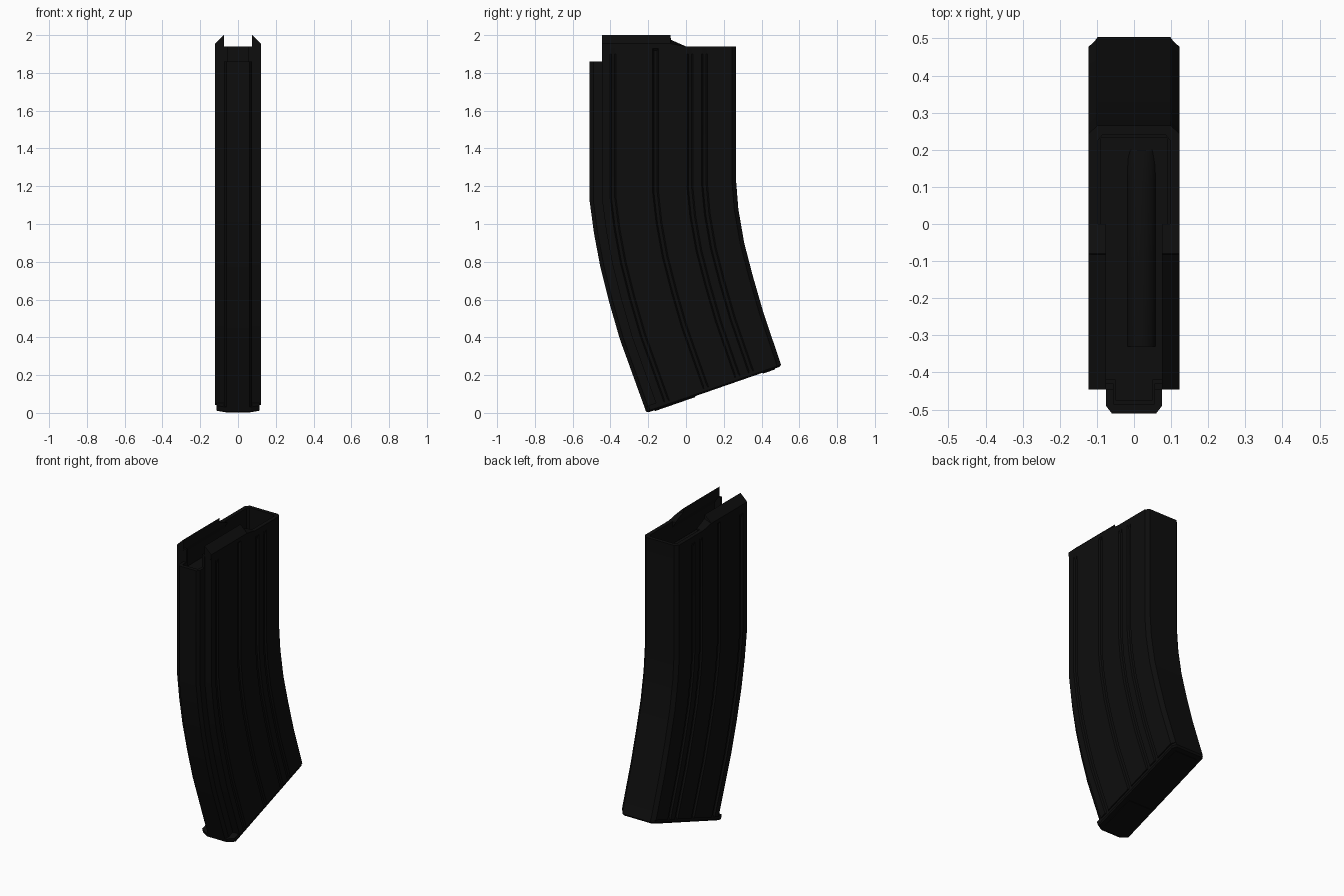
import bpy, bmesh, math
from mathutils import Vector

cube = bpy.data.objects.get("Cube")
if cube:
    bpy.data.objects.remove(cube, do_unlink=True)


def make_material(name, value):
    mat = bpy.data.materials.new(name)
    mat.use_nodes = True
    colour = (value, value, value, 1)
    mat.diffuse_color = colour
    bsdf = mat.node_tree.nodes["Principled BSDF"]
    bsdf.inputs["Base Color"].default_value = colour
    bsdf.inputs["Roughness"].default_value = 0.7
    return mat


BLACK = make_material("matte black", 0.004)


def loft(name, rings):
    """Skin a stack of equal rings and cap both ends."""
    bm = bmesh.new()
    loops = [[bm.verts.new(p) for p in ring] for ring in rings]
    for a, b in zip(loops, loops[1:]):
        for i in range(len(a)):
            j = (i + 1) % len(a)
            bm.faces.new((a[i], a[j], b[j], b[i]))
    bm.faces.new(loops[0])
    bm.faces.new(loops[-1])
    bmesh.ops.recalc_face_normals(bm, faces=bm.faces)
    mesh = bpy.data.meshes.new(name)
    bm.to_mesh(mesh)
    bm.free()
    obj = bpy.data.objects.new(name, mesh)
    bpy.context.collection.objects.link(obj)
    mesh.materials.append(BLACK)
    return obj


def activate(obj):
    bpy.ops.object.select_all(action='DESELECT')
    obj.select_set(True)
    bpy.context.view_layer.objects.active = obj


def smooth(obj):
    activate(obj)
    bpy.ops.object.shade_smooth_by_angle(angle=math.radians(25))


def cut(obj, cutter):
    cutter.hide_render = True
    mod = obj.modifiers.new("cut", 'BOOLEAN')
    mod.operation, mod.solver, mod.object = 'DIFFERENCE', 'EXACT', cutter
    activate(obj)
    bpy.ops.object.modifier_apply(modifier=mod.name)
    bpy.data.objects.remove(cutter, do_unlink=True)


def mirrored(half):
    """Close a half outline of (x, y) across x = 0."""
    return half + [(-x, y) for x, y in reversed(half)]


def prism(name, outline, z0, z1):
    return loft(name, [[(x, y, z) for x, y in outline] for z in (z0, z1)])


# Front and back edge of the curved body: (y, z) pairs from top to bottom
STATIONS = [
    ((-.51, 1.94), (.265, 1.94)), ((-.51, 1.90), (.265, 1.90)),
    ((-.51, 1.87), (.265, 1.87)), ((-.51, 1.12), (.265, 1.23)),
    ((-.487, .95), (.277, 1.08)), ((-.453, .77), (.308, .90)),
    ((-.405, .58), (.355, .72)), ((-.35, .39), (.41, .53)),
    ((-.217, .022), (.498, .27)),
]
GROOVES = (.16, .45, .685, .785)
WIDE, NOSE = .122, .075


def body_half(is_top):
    """Half section as (x, depth fraction): nose, shoulder, grooved side."""
    half = [(.06, 0), (NOSE, .025), (NOSE, .085), (WIDE, .085)]
    for c in GROOVES:
        floor = WIDE if is_top and c != GROOVES[1] else WIDE - .01
        half += [(WIDE, c - .02), (floor, c - .011),
                 (floor, c + .011), (WIDE, c + .02)]
    return half + [(WIDE, .972), (.1, 1)]


def body_ring(index):
    front, back = (Vector((0, *p)) for p in STATIONS[index])
    ring = []
    for x, s in mirrored(body_half(index < 2)):
        p = front.lerp(back, s)
        ring.append((x, p.y, p.z))
    return ring


body = loft("magazine_body", [body_ring(i) for i in range(len(STATIONS))])

# Open mouth and lowered front wall
mouth = mirrored([(.055, -.485), (.055, -.43), (.097, -.43),
                  (.097, .225), (.085, .24)])
cut(body, prism("mouth_cutter", mouth, 1.6, 2.1))
notch = mirrored([(.2, -.6), (.2, -.446)])
cut(body, prism("notch_cutter", notch, 1.86, 2.1))
smooth(body)

# Feed lips folding inward over the mouth
for side, label in ((1, "left"), (-1, "right")):
    def lip_ring(y, top):
        z = min(top, 1.955)
        return [(side * x, y, h) for x, h in
                ((WIDE, 1.93), (WIDE, z), (NOSE, top), (NOSE, 1.935), (.097, 1.90))]
    lip = loft(label + "_feed_lip", [lip_ring(-.446, 2.0), lip_ring(-.082, 2.0),
                                     lip_ring(-.08, 1.975), lip_ring(0, 1.94)])
    smooth(lip)

# Follower platform with a raised rounded ridge
platform = mirrored([(.05, -.475), (.05, -.42), (.092, -.42), (.092, .235)])
prism("follower", platform, 1.62, 1.80)
steps = [i * math.pi / 8 for i in range(9)]
ridge = loft("follower_ridge", [[(.02 + .04 * math.cos(a), y, 1.79 + h * math.sin(a))
                                 for a in steps]
                                for y, h in ((-.33, .04), (.1, .04), (.2, .015))])
smooth(ridge)

# Floor plate under the slanted bottom end
front, back = (Vector((0, *p)) for p in STATIONS[-1])
along = back - front
down = Vector((0, along.z, -along.y)).normalized()


def plate_ring(drop, inset):
    outline = [(.07, .0), (.115, .03), (.115, .97), (.098, 1)]
    ring = []
    for x, s in mirrored(outline):
        p = front + along * (.5 + (s - .5) * (1 - inset)) + down * drop
        ring.append((x - math.copysign(inset * .2, x), p.y, p.z))
    return ring


loft("floor_plate", [plate_ring(-.01, 0), plate_ring(.016, 0), plate_ring(.024, .03)])

# Raised pads on the floor plate
for name, s0, s1 in (("front_floor_pad", .06, .36), ("rear_floor_pad", .86, .95)):
    rings = []
    for drop in (.015, .029):
        ends = [front + along * s + down * drop for s in (s0, s1)]
        rings.append([(x, p.y, p.z) for x, p in
                      ((-.08, ends[0]), (.08, ends[0]), (.08, ends[1]), (-.08, ends[1]))])
    loft(name, rings)
